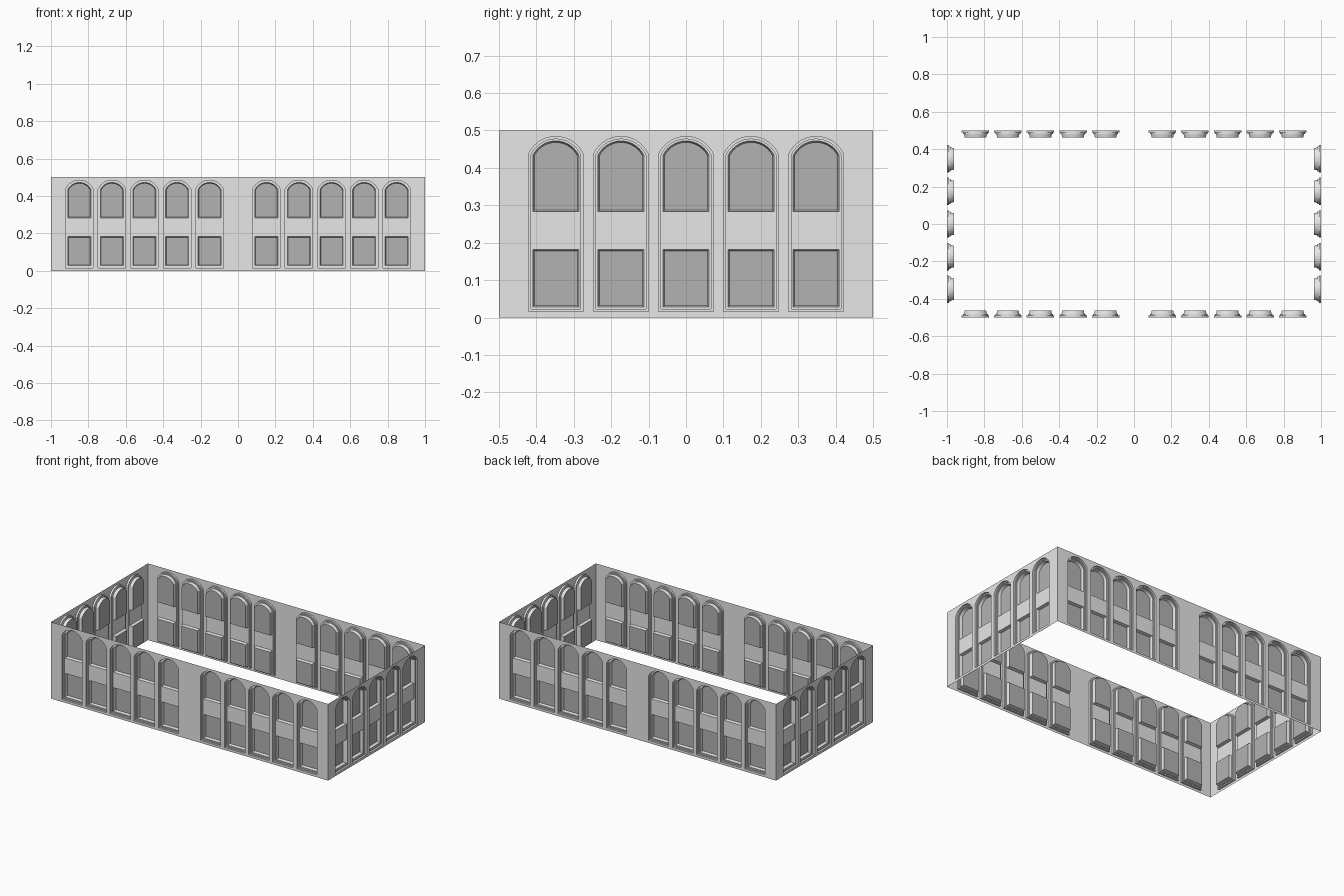
import bpy, bmesh, math
from mathutils import Vector

cube = bpy.data.objects.get("Cube")
if cube:
    bpy.data.objects.remove(cube, do_unlink=True)


def make_material(name, value):
    mat = bpy.data.materials.new(name)
    mat.use_nodes = True
    colour = (value, value, value, 1)
    mat.diffuse_color = colour
    mat.node_tree.nodes["Principled BSDF"].inputs["Base Color"].default_value = colour
    return mat


wall_grey = make_material("wall light grey", 0.8)
pane_grey = make_material("pane dark grey", 0.45)

# Window proportions
HALF, SILL, SPRING, RISE = 0.0735, 0.016, 0.436, 0.048
RADIUS = (HALF ** 2 + RISE ** 2) / (2 * RISE)
CENTRE = SPRING + RISE - RADIUS
BAND_LOW, BAND_HIGH = 0.182, 0.283
LEDGE, PANEL, PANE = 0.012, 0.018, 0.037
SEGMENTS = 14


def arch(cx, inset, bottom):
    """Outline with a straight foot and a curved head."""
    w, r = HALF - inset, RADIUS - inset
    a = math.acos(w / r)
    points = [(cx - w, bottom), (cx + w, bottom)]
    for i in range(SEGMENTS + 1):
        t = a + (math.pi - 2 * a) * i / SEGMENTS
        points.append((cx + r * math.cos(t), CENTRE + r * math.sin(t)))
    return points


def box(x0, x1, z0, z1):
    return [(x0, z0), (x1, z0), (x1, z1), (x0, z1)]


def ring(bm, points, depth):
    return [bm.verts.new((x, depth, z)) for x, z in points]


def pairs(loop):
    return zip(loop, loop[1:] + loop[:1])


def bridge(bm, a, b):
    for (p, q), (s, t) in zip(pairs(a), pairs(b)):
        bm.faces.new((p, q, t, s))


def sheet_with_holes(bm, loops):
    edges = []
    for loop in loops:
        for p, q in pairs(loop):
            edges.append(bm.edges.get((p, q)) or bm.edges.new((p, q)))
    bmesh.ops.triangle_fill(bm, edges=edges, use_beauty=True, normal=Vector((0, -1, 0)))


def build_panel():
    bm = bmesh.new()
    openings = []
    for n in range(-2, 3):
        cx = n * 0.174
        # Stepped moulding around the whole window
        steps = [(0, 0), (0, LEDGE), (0.007, LEDGE), (0.007, PANEL)]
        rings = [ring(bm, arch(cx, i, SILL + i), d) for i, d in steps]
        for a, b in zip(rings, rings[1:]):
            bridge(bm, a, b)
        openings.append(rings[0])

        # Upper arched pane and lower square pane, both with sloped sides
        holes = []
        for upper in (True, False):
            sides = []
            for inset, grow, depth in ((0.012, 0, PANEL), (0.016, 0.004, PANE)):
                if upper:
                    points = arch(cx, inset, BAND_HIGH + grow)
                else:
                    w = HALF - inset
                    points = box(cx - w, cx + w, SILL + inset, BAND_LOW - grow)
                sides.append(ring(bm, points, depth))
            bridge(bm, *sides)
            bm.faces.new(sides[1]).material_index = 1
            holes.append(sides[0])
        # Inner frame with the plain band between the panes
        sheet_with_holes(bm, [rings[-1]] + holes)

    # Flat wall sheet around the windows
    sheet_with_holes(bm, [ring(bm, box(-0.5, 0.5, 0, 0.5), 0)] + openings)

    bmesh.ops.recalc_face_normals(bm, faces=bm.faces)
    largest = max(bm.faces, key=lambda f: f.calc_area() if f.material_index == 1 else 0)
    if largest.normal.y > 0:
        bmesh.ops.reverse_faces(bm, faces=bm.faces)
    mesh = bpy.data.meshes.new("window_wall")
    bm.to_mesh(mesh)
    bm.free()
    mesh.materials.append(wall_grey)
    mesh.materials.append(pane_grey)
    return mesh


# Six equal wall panels around an open rectangle
panel = build_panel()
placements = {
    "front_wall_right": (-0.5, -0.5, 0),
    "front_wall_left": (0.5, -0.5, 0),
    "back_wall_right": (-0.5, 0.5, 180),
    "back_wall_left": (0.5, 0.5, 180),
    "left_wall": (1, 0, 90),
    "right_wall": (-1, 0, -90),
}
for name, (x, y, turn) in placements.items():
    wall = bpy.data.objects.new(name, panel)
    wall.location = (x, y, 0)
    wall.rotation_euler.z = math.radians(turn)
    bpy.context.collection.objects.link(wall)
